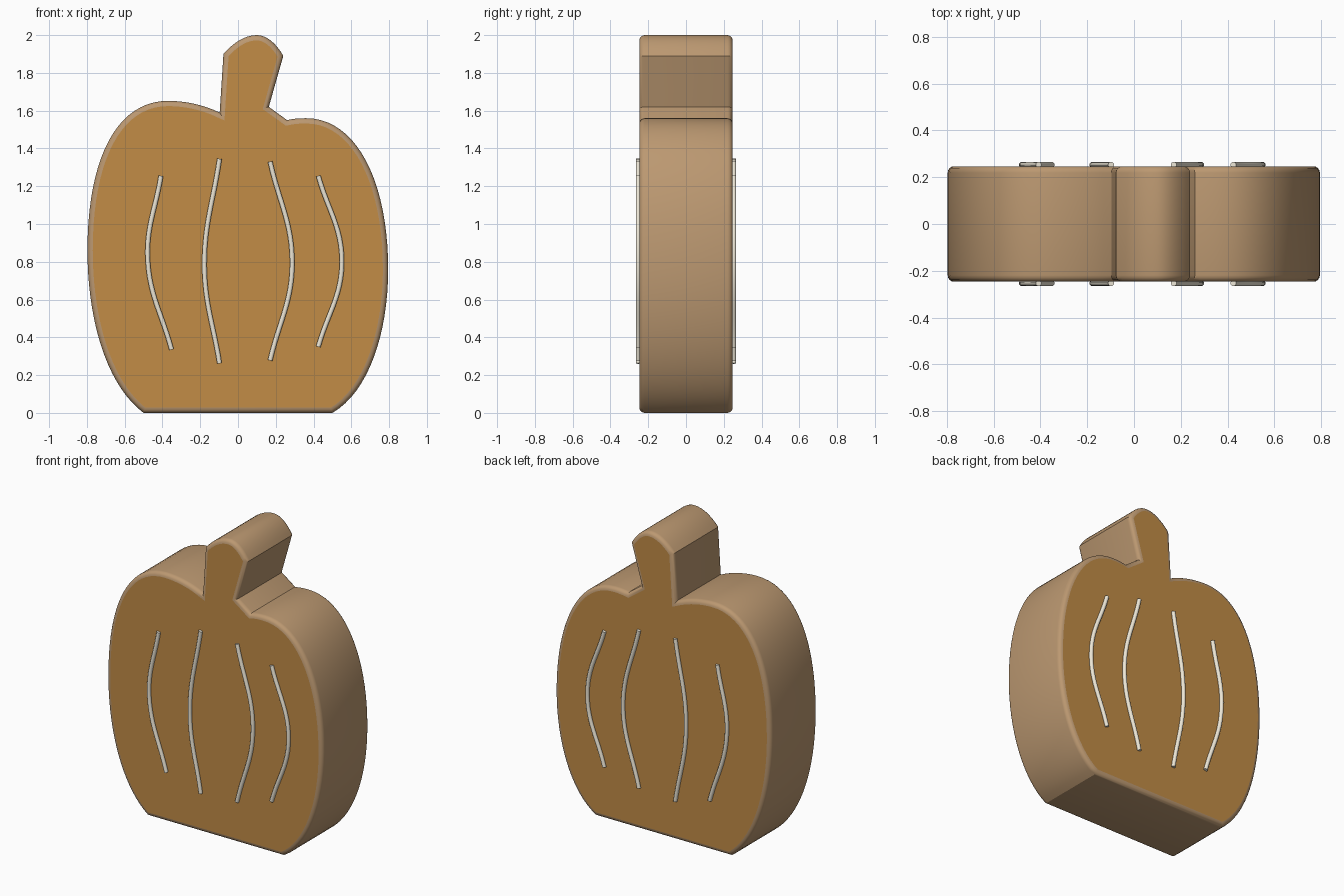
import bpy, bmesh, math
from mathutils import Vector
from mathutils.geometry import interpolate_bezier

if "Cube" in bpy.data.objects:
    bpy.data.objects.remove(bpy.data.objects["Cube"])

HALF = 0.247   # half thickness of the slab
RIM = 0.028    # rounded rim size


def material(name, rgb):
    m = bpy.data.materials.new(name)
    m.diffuse_color = (*rgb, 1)
    m.use_nodes = True
    m.node_tree.nodes["Principled BSDF"].inputs["Base Color"].default_value = m.diffuse_color
    return m


face_mat = material("orange_face", (0.54, 0.265, 0.062))
side_mat = material("tan_side", (0.50, 0.315, 0.165))
rib_mat = material("cream", (0.85, 0.80, 0.68))

# Outline: each entry is (steps, start, handle, handle); ends at the next start
outline = [
    (1, (-0.50, 0), (-0.2, 0), (0.2, 0)),                    # flat base
    (16, (0.50, 0), (0.69, 0.11), (0.795, 0.42)),            # lower right
    (20, (0.795, 0.76), (0.795, 1.22), (0.63, 1.56)),        # right shoulder
    (4, (0.36, 1.56), (0.32, 1.56), (0.29, 1.557)),
    (1, (0.26, 1.55), (0.23, 1.57), (0.20, 1.60)),           # stem root
    (1, (0.163, 1.62), (0.19, 1.71), (0.21, 1.80)),          # stem right
    (8, (0.24, 1.89), (0.20, 1.96), (0.15, 2.0)),            # stem top
    (8, (0.10, 2.0), (0.04, 2.0), (-0.02, 1.965)),
    (1, (-0.077, 1.90), (-0.085, 1.80), (-0.09, 1.70)),      # stem left
    (8, (-0.097, 1.59), (-0.19, 1.635), (-0.29, 1.652)),     # left shoulder
    (20, (-0.37, 1.652), (-0.64, 1.652), (-0.797, 1.35)),
    (18, (-0.797, 0.86), (-0.797, 0.50), (-0.70, 0.15)),     # lower left
]
points = []
for i, (steps, a, h1, h2) in enumerate(outline):
    b = outline[(i + 1) % len(outline)][1]
    if steps == 1:
        points.append(Vector(a))
    else:
        points += interpolate_bezier(Vector(a), Vector(h1), Vector(h2), Vector(b), steps + 1)[:-1]

# Pumpkin slab: extruded outline with rounded front and back rims
bm = bmesh.new()
cap = bm.faces.new([bm.verts.new((p[0], -HALF, p[1])) for p in points])
out = bmesh.ops.extrude_face_region(bm, geom=[cap], use_keep_orig=True)
moved = [g for g in out["geom"] if isinstance(g, bmesh.types.BMVert)]
bmesh.ops.translate(bm, verts=moved, vec=(0, 2 * HALF, 0))
bmesh.ops.recalc_face_normals(bm, faces=bm.faces)
rims = [e for e in bm.edges if abs(e.verts[0].co.y - e.verts[1].co.y) < 1e-5]
bmesh.ops.bevel(bm, geom=rims, offset=RIM, segments=4, profile=0.5,
                affect='EDGES', clamp_overlap=False)
bmesh.ops.recalc_face_normals(bm, faces=bm.faces)
mesh = bpy.data.meshes.new("pumpkin_body")
bm.to_mesh(mesh)
bm.free()
body = bpy.data.objects.new("pumpkin_body", mesh)
bpy.context.collection.objects.link(body)
mesh.materials.append(side_mat)
mesh.materials.append(face_mat)
bpy.context.view_layer.objects.active = body
body.select_set(True)
bpy.ops.object.shade_smooth_by_angle(angle=math.radians(30))
for f in mesh.polygons:
    if len(f.vertices) > 10:          # the two big caps
        f.material_index = 1
        f.use_smooth = False

# Ribs: thin tubes bowed through three points, on front and back
ribs = [
    ((-0.408, 1.255), (-0.478, 0.81), (-0.352, 0.335)),
    ((-0.098, 1.345), (-0.178, 0.78), (-0.098, 0.262)),
    ((0.17, 1.33), (0.287, 0.79), (0.17, 0.278)),
    ((0.425, 1.255), (0.55, 0.80), (0.425, 0.35)),
]


def add_rib(name, pts, y):
    curve = bpy.data.curves.new(name, 'CURVE')
    curve.dimensions = '3D'
    curve.bevel_depth = 0.013
    curve.bevel_resolution = 3
    curve.resolution_u = 12
    curve.use_fill_caps = True
    spline = curve.splines.new('BEZIER')
    spline.bezier_points.add(2)
    for bp, (x, z) in zip(spline.bezier_points, pts):
        bp.co = (x, y, z)
        bp.handle_left_type = bp.handle_right_type = 'AUTO'
    curve.materials.append(rib_mat)
    bpy.context.collection.objects.link(bpy.data.objects.new(name, curve))


for side, y in (("front", -0.253), ("back", 0.253)):
    for n, pts in enumerate(ribs, 1):
        add_rib(f"{side}_rib_{n}", pts, y)
